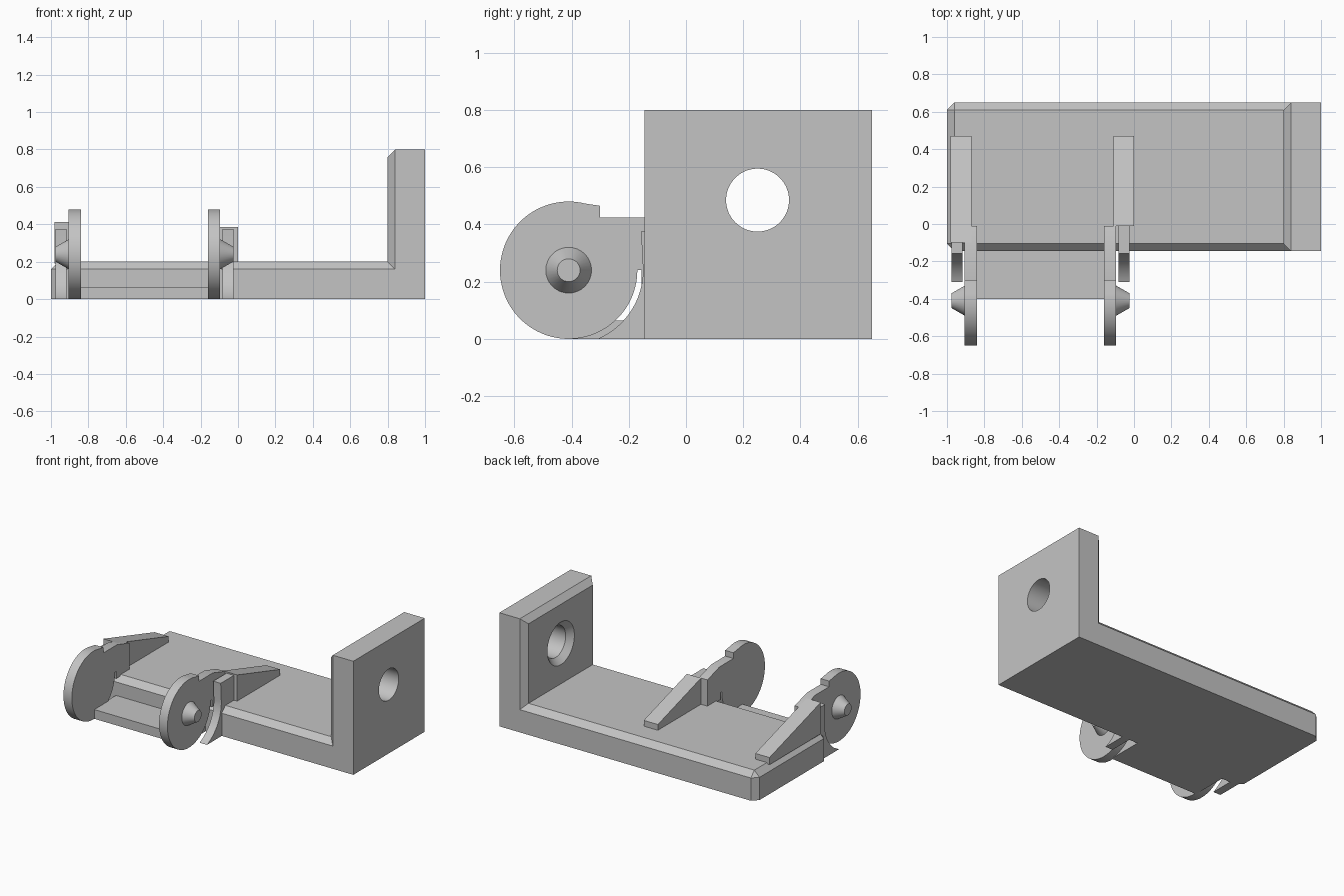
import bpy, bmesh, math
from mathutils import Matrix

cube = bpy.data.objects.get("Cube")
if cube:
    bpy.data.objects.remove(cube, do_unlink=True)

grey = bpy.data.materials.new("light_grey")
grey.use_nodes = True
COLOUR = (0.55, 0.55, 0.55, 1)
grey.diffuse_color = COLOUR
grey.node_tree.nodes["Principled BSDF"].inputs["Base Color"].default_value = COLOUR


def finish(name, bm):
    bmesh.ops.remove_doubles(bm, verts=bm.verts, dist=1e-5)
    bmesh.ops.recalc_face_normals(bm, faces=bm.faces)
    mesh = bpy.data.meshes.new(name)
    bm.to_mesh(mesh)
    bm.free()
    obj = bpy.data.objects.new(name, mesh)
    bpy.context.collection.objects.link(obj)
    mesh.materials.append(grey)
    return obj


def loft(name, sections):
    """Join matching closed rings of points and cap both ends."""
    bm = bmesh.new()
    rings = [[bm.verts.new(p) for p in s] for s in sections]
    n = len(rings[0])
    for a, b in zip(rings, rings[1:]):
        for i in range(n):
            j = (i + 1) % n
            bm.faces.new((a[i], a[j], b[j], b[i]))
    bm.faces.new(rings[0])
    bm.faces.new(rings[-1])
    bmesh.ops.dissolve_degenerate(bm, dist=1e-5, edges=bm.edges)
    return finish(name, bm)


def prism(name, profile, x0, x1):
    """Extrude a (y, z) profile along x."""
    return loft(name, [[(x, y, z) for y, z in profile] for x in (x0, x1)])


def circle(x, y, z, r, n=64):
    return [(x, y + r * math.cos(2 * math.pi * i / n),
             z + r * math.sin(2 * math.pi * i / n)) for i in range(n)]


def smooth(obj):
    bpy.ops.object.select_all(action='DESELECT')
    bpy.context.view_layer.objects.active = obj
    obj.select_set(True)
    bpy.ops.object.shade_smooth_by_angle(angle=math.radians(25))


# L-shaped bracket with chamfered inner rim
FRONT, BACK, C = -0.145, 0.65, 0.04
full = [(-1, 0), (1, 0), (1, .8), (.8 + C, .8), (.8, .8 - C),
        (.8, .2), (C - 1, .2), (-1, .2 - C)]
rim = [(C - 1, 0), (1, 0), (1, .8), (.8 + C, .8), (.8 + C, .8),
       (.8 + C, .2 - C), (C - 1, .2 - C), (C - 1, .2 - C)]
bracket = loft("bracket", [[(x, y, z) for x, z in prof] for prof, y in
                           ((rim, FRONT), (full, FRONT + C), (full, BACK - C), (rim, BACK))])

# Countersunk hole through the upright wall
cutter = loft("hole_cutter", [circle(x, .25, .485, r) for x, r in
                              ((.75, .16), (.8, .15), (.84, .11), (1.05, .11))])
hole = bracket.modifiers.new("hole", 'BOOLEAN')
hole.object = cutter
hole.solver = 'EXACT'
bpy.context.view_layer.objects.active = bracket
bracket.select_set(True)
bpy.ops.object.modifier_apply(modifier="hole")
bpy.data.objects.remove(cutter, do_unlink=True)
smooth(bracket)

# Low ledge between the two discs
prism("front_ledge", [(-.4, 0), (-.1, 0), (-.1, .065), (-.4, .065)], -.85, -.15)

PY, PZ, R = -.41, .24, .24


def arc(r, a0, a1, n):
    return [(PY + r * math.cos(math.radians(a0 + (a1 - a0) * i / n)),
             PZ + r * math.sin(math.radians(a0 + (a1 - a0) * i / n))) for i in range(n + 1)]


def slope(y):
    return .425 - .3 * (y - FRONT)


def clip(side, inner, out, arm_x, arm_start):
    """One pivot disc, its boss, neck, gusset and sloping arm."""
    outer = inner + out * .065
    tip = inner + out * .135

    # Disc with a stepped neck running back over the base
    profile = [(-.3, .425), (-.3, .465)] + arc(R, 76, 360, 60) \
        + [(FRONT - .01, .24), (FRONT - .01, .19), (-.01, .19),
           (-.01, slope(-.01)), (FRONT, .425)]
    smooth(prism(side + "_disc", profile, inner, outer))

    # Conical pivot boss
    smooth(loft(side + "_pivot_boss",
                [circle(outer - out * .01, PY, PZ, .08, 32), circle(outer, PY, PZ, .08, 32),
                 circle(tip, PY, PZ, .04, 32)]))

    # Gusset hollowed around the disc
    gusset = arc(.26, -67, 0, 20) + [(FRONT - .012, .375), (-.01, .375),
                                     (-.01, .1), (-.1, 0), (-.31, 0)]
    smooth(prism(side + "_gusset", gusset, outer + out * .012, tip))

    # Sloping arm lying on the base
    prism(side + "_arm", [(arm_start, .19), (.47, .19), (.47, slope(.47)),
                          (arm_start, slope(arm_start))], *arm_x)


clip("left", -.16, 1, (-.11, 0), -.01)
clip("right", -.84, -1, (-.98, -.87), -.1)
